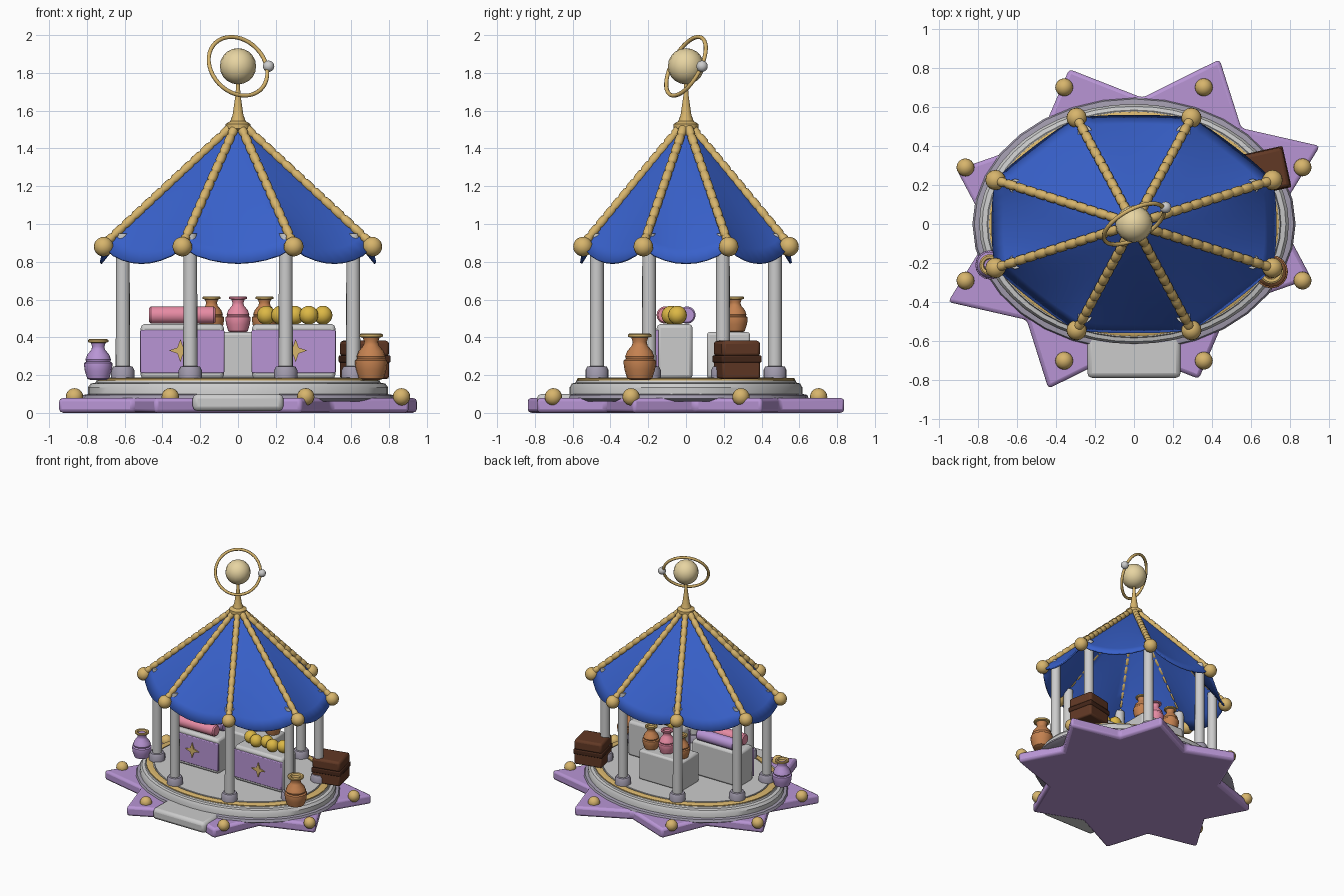
import bpy, bmesh, math
from mathutils import Vector, Matrix

if "Cube" in bpy.data.objects:
    bpy.data.objects.remove(bpy.data.objects["Cube"])

def mat(name, c):
    m = bpy.data.materials.new(name)
    m.diffuse_color = (*c, 1)
    m.use_nodes = True
    m.node_tree.nodes["Principled BSDF"].inputs["Base Color"].default_value = m.diffuse_color
    return m

GOLD = mat("gold", (.68, .46, .15))
CREAM = mat("cream", (.80, .66, .36))
LILAC = mat("lilac", (.48, .30, .66))
BLUE = mat("blue", (.04, .12, .60))
ORANGE = mat("orange", (.55, .22, .08))
PINK = mat("pink", (.80, .26, .37))
BROWN = mat("brown", (.12, .04, .018))
DARK = mat("dark_brown", (.06, .02, .01))
YELLOW = mat("yellow", (.72, .48, .06))
MAUVE = mat("mauve_grey", (.36, .33, .42))

def make(name, bm, m=None, loc=(0, 0, 0), bevel=0, smooth=35):
    bmesh.ops.recalc_face_normals(bm, faces=bm.faces[:])
    me = bpy.data.meshes.new(name)
    bm.to_mesh(me)
    bm.free()
    ob = bpy.data.objects.new(name, me)
    bpy.context.collection.objects.link(ob)
    ob.location = loc
    if m:
        me.materials.append(m)
    if bevel:
        b = ob.modifiers.new("bevel", 'BEVEL')
        b.width, b.segments, b.limit_method = bevel, 2, 'ANGLE'
    bpy.ops.object.select_all(action='DESELECT')
    bpy.context.view_layer.objects.active = ob
    ob.select_set(True)
    bpy.ops.object.shade_smooth_by_angle(angle=math.radians(smooth))
    return ob

def lathe(name, prof, m=None, loc=(0, 0, 0), n=16, sy=1, smooth=35):
    bm = bmesh.new()
    rings = [[bm.verts.new((r * math.cos(2 * math.pi * i / n), sy * r * math.sin(2 * math.pi * i / n), z))
              for i in range(n)] for r, z in prof]
    for a, b in zip(rings, rings[1:]):
        for i in range(n):
            bm.faces.new((a[i], a[(i + 1) % n], b[(i + 1) % n], b[i]))
    bm.faces.new(rings[0])
    bm.faces.new(rings[-1])
    return make(name, bm, m, loc, 0, smooth)

def box(name, size, loc, m=None, bevel=.01, rot=0):
    bm = bmesh.new()
    bmesh.ops.create_cube(bm, size=1, matrix=Matrix.Diagonal((*size, 1)))
    ob = make(name, bm, m, loc, bevel)
    ob.rotation_euler.z = rot
    return ob

def ball(name, r, loc, m=None, n=16):
    bm = bmesh.new()
    bmesh.ops.create_uvsphere(bm, u_segments=n, v_segments=n // 2 + 2, radius=r)
    return make(name, bm, m, loc)

def prism(name, pts, depth, m, bevel=0):
    bm = bmesh.new()
    f = bm.faces.new([bm.verts.new((x, y, 0)) for x, y in pts])
    ext = bmesh.ops.extrude_face_region(bm, geom=[f])
    bmesh.ops.translate(bm, vec=(0, 0, depth), verts=[v for v in ext['geom'] if isinstance(v, bmesh.types.BMVert)])
    return make(name, bm, m, bevel=bevel)

def ell(k, rx, ry):
    a = math.radians(22.5 + 45 * k)
    return rx * math.cos(a), ry * math.sin(a)

# Star-shaped base, slightly skewed
pts = []
for k in range(16):
    r = .73 if k % 2 else 1
    x, y = ell(k / 2, 1.01 * r, .888 * r)
    pts.append((x + .065 * y, y + .065 * x))
prism("star_base", pts, .08, LILAC, .02)

# Elliptical platform tiers, gold inlay and front step
lathe("platform_skirt", [(.80, .06), (.83, .075), (.82, .095), (.79, .10)], MAUVE, n=32, sy=.783)
lathe("platform", [(.795, .08), (.795, .135), (.78, .155), (.755, .16), (.75, .172)], n=48, sy=.775)
lathe("platform_inlay", [(.745, .16), (.745, .18), (.735, .185), (.69, .185), (.69, .17)], GOLD, n=48, sy=.775)
lathe("floor", [(.68, .16), (.68, .187)], n=48, sy=.77)
box("front_step", (.48, .26, .09), (0, -.66, .055), None, .025)

# Repeating ring: base balls, columns, ribs and eave balls
grooves = []
for i in range(13):
    a = i / 13
    grooves += [(.018, a), (.024, a + .012), (.024, a + .06), (.018, a + .072)]
for k in range(8):
    ball("base_ball", .046, (*ell(k, .937, .76), .085), GOLD)
    cx, cy = ell(k, .66, .51)
    lathe("column", [(.038, .18), (.036, .95)], None, (cx, cy, 0), 16)
    lathe("column_foot", [(.062, .18), (.062, .225), (.052, .245), (.04, .247)], MAUVE, (cx, cy, 0), 16)
    ex, ey = ell(k, .77, .59)
    ball("eave_ball", .052, (ex, ey, .88), GOLD)
    top, end = Vector((ex * .05, ey * .05, 1.515)), Vector((ex, ey, .89))
    d = end - top
    rib = lathe("roof_rib", [(r, a * d.length) for r, a in grooves], GOLD, top, 10)
    rib.rotation_mode = 'QUATERNION'
    rib.rotation_quaternion = d.to_track_quat('Z', 'Y')

# Fabric roof with scalloped edge
bm = bmesh.new()
SEG, ROWS = 8, 12
grid = []
for j in range(ROWS + 1):
    t = j / ROWS
    row = []
    for i in range(8 * SEG):
        s = max(0, math.sin(math.pi * (i % SEG) / SEG))
        x, y = ell(i / SEG, .77, .59)
        f = (.03 + .97 * t) * (1 - .05 * s)
        row.append(bm.verts.new((x * f, y * f, 1.52 - .64 * t - .085 * s ** .7 * t ** 3)))
    grid.append(row)
for a, b in zip(grid, grid[1:]):
    for i in range(8 * SEG):
        q = (i + 1) % (8 * SEG)
        bm.faces.new((a[i], b[i], b[q], a[q]))
roof = make("fabric_roof", bm, BLUE)
sol = roof.modifiers.new("thickness", 'SOLIDIFY')
sol.thickness = .012

# Finial: spike, planet, tilted ring and moon
lathe("finial", [(.045, 1.49), (.065, 1.505), (.065, 1.53), (.04, 1.545), (.028, 1.58), (.014, 1.68), (.008, 1.76)], GOLD)
ball("finial_globe", .096, (0, 0, 1.835), CREAM, 16)
bpy.ops.mesh.primitive_torus_add(location=(0, 0, 1.835), major_radius=.172, minor_radius=.011,
                                 major_segments=40, minor_segments=8)
ring = bpy.context.object
ring.name = "finial_ring"
ring.rotation_euler = Vector((.43, -.79, .43)).to_track_quat('Z', 'Y').to_euler()
ring.data.materials.append(GOLD)
bpy.ops.object.shade_smooth()
ball("finial_moon", .03, (.162, .085, 1.835))

# Counters with lilac fronts and gold star emblems
for sx in (-1, 1):
    box("counter", (.44, .19, .29), (.295 * sx, -.06, .325), None, .02)
    box("counter_panel", (.445, .02, .23), (.295 * sx, -.155, .325), LILAC, .006)
    st = []
    for k in range(8):
        r = .022 if k % 2 else .062
        st.append((r * math.cos(k * math.pi / 4), r * math.sin(k * math.pi / 4)))
    star = prism("counter_star", st, .012, GOLD)
    star.location = (.305 * sx, -.162, .33)
    star.rotation_euler.x = math.pi / 2
box("back_counter", (.40, .23, .245), (0, .225, .305), None, .015)

# Cloth rolls and round fruit
for name, y, m in (("front_roll", -.11, PINK), ("back_roll", .005, LILAC)):
    roll = lathe(name, [(.038, -.175), (.046, -.165), (.046, .165), (.038, .175)], m, (-.295, y, .518))
    roll.rotation_euler.y = math.pi / 2
for i in range(5):
    ball("fruit", .05, (.15 + .075 * i, -.08 if i % 2 else -.045, .517), YELLOW)

# Vases with gold rims
VASE = [(.20, 0), (.27, .03), (.33, .22), (.35, .36), (.345, .42), (.30, .45), (.315, .50),
        (.27, .62), (.17, .74), (.15, .82), (.19, .93)]
RIM = [(.18, .91), (.25, .93), (.255, .98), (.22, 1), (.16, .99), (.14, .93)]
for x, y, z, h, m in ((-.14, .26, .427, .19, ORANGE), (0, .25, .427, .19, PINK), (.14, .26, .427, .19, ORANGE),
                      (.705, -.245, .175, .245, ORANGE), (-.74, -.21, .175, .215, LILAC)):
    lathe("vase", [(r * h, v * h) for r, v in VASE], m, (x, y, z))
    lathe("vase_rim", [(r * h, v * h) for r, v in RIM], GOLD if m != PINK else PINK, (x, y, z))

# Wooden chest
rot = math.radians(12.5)
box("chest_body", (.225, .205, .10), (.67, .27, .23), BROWN, .012, rot)
box("chest_band", (.237, .217, .04), (.67, .27, .285), DARK, .008, rot)
box("chest_lid", (.228, .208, .085), (.67, .27, .34), BROWN, .018, rot)
